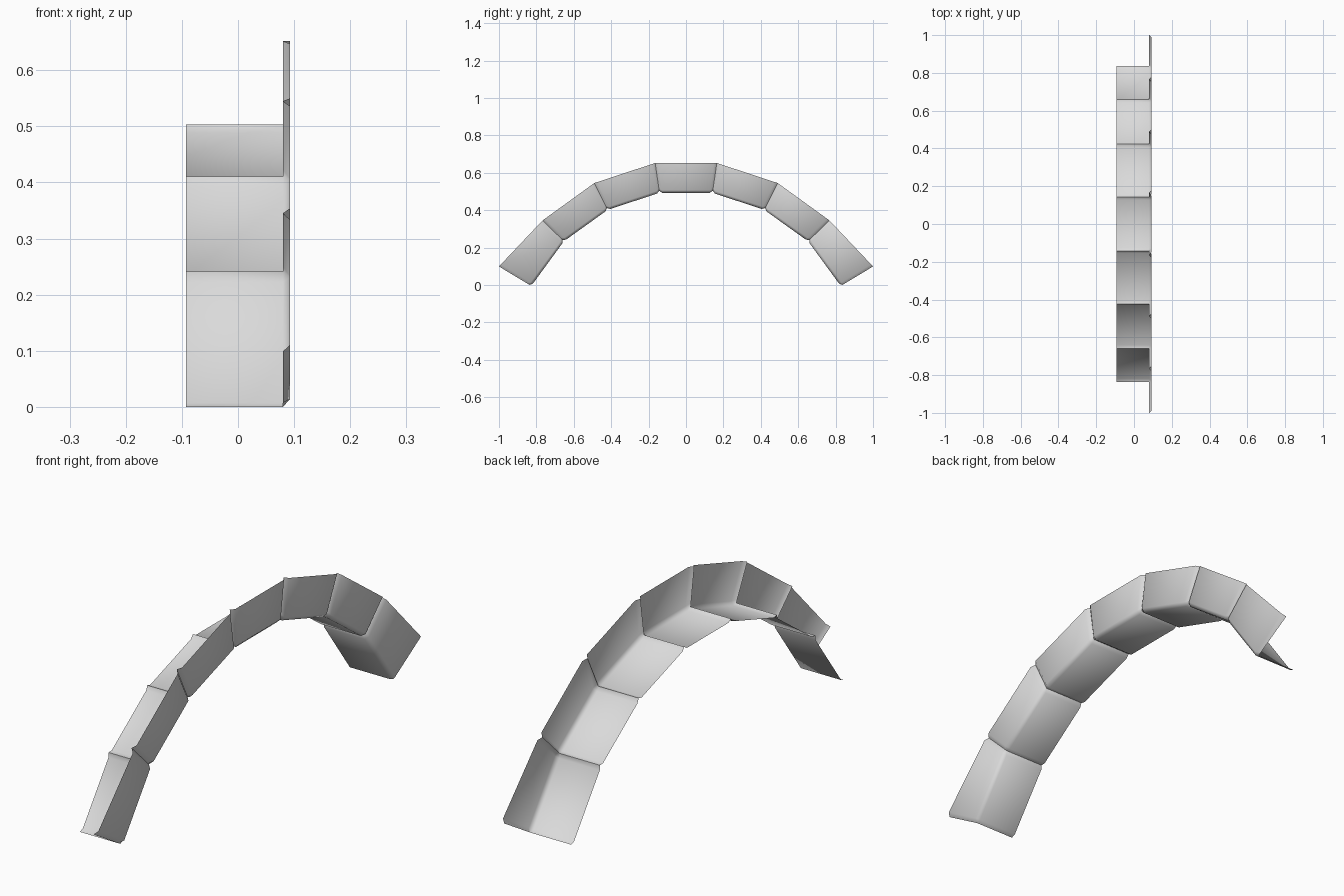
import bpy
import bmesh
from mathutils import Vector

cube = bpy.data.objects.get("Cube")
if cube:
    bpy.data.objects.remove(cube, do_unlink=True)

stone_grey = bpy.data.materials.new("stone grey")
stone_grey.use_nodes = True
stone_grey.diffuse_color = (0.7, 0.7, 0.7, 1)
stone_grey.node_tree.nodes["Principled BSDF"].inputs["Base Color"].default_value = (0.7, 0.7, 0.7, 1)

FACE_X = 0.093      # outer side face
LIP_X = 0.08        # bottom of the bevelled joints
BACK_X = -0.093     # open back edge of the underside
INSET = 0.016       # bevel width along the arch
DROP = 0.01         # how far the underside bulges past its joints

# Joints of one half of the arch: inner point, outer point as (y, z)
half = [((0.143, 0.503), (0.165, 0.652)),
        ((0.423, 0.411), (0.490, 0.545)),
        ((0.660, 0.241), (0.767, 0.345)),
        ((0.836, 0.000), (1.000, 0.099))]
joints = [(Vector(i), Vector(o)) for i, o in half]
flip = lambda p: Vector((-p.x, p.y))
joints = [(flip(i), flip(o)) for i, o in reversed(joints)] + joints


def arch_stone(name, start, end):
    """Thin L-shaped shell: side face plus underside, bevelled at the joints."""
    (in_a, out_a), (in_b, out_b) = start, end
    along_in = (in_b - in_a).normalized()
    along_out = (out_b - out_a).normalized()
    down = Vector((along_in.y, -along_in.x)) * DROP
    columns = [(in_a, out_a, LIP_X),
               (in_a + along_in * INSET + down, out_a + along_out * INSET, FACE_X),
               (in_b - along_in * INSET + down, out_b - along_out * INSET, FACE_X),
               (in_b, out_b, LIP_X)]
    bm = bmesh.new()
    grid = []
    for inner, outer, x in columns:
        shoulder = inner + (outer - inner).normalized() * 0.014
        rows = [(x, outer), (x, shoulder), (LIP_X, inner), (BACK_X, inner)]
        grid.append([bm.verts.new((px, p.x, p.y)) for px, p in rows])
    for a, b in zip(grid, grid[1:]):
        for r in range(len(a) - 1):
            bm.faces.new((a[r], a[r + 1], b[r + 1], b[r])).smooth = True
    mesh = bpy.data.meshes.new(name)
    bm.to_mesh(mesh)
    bm.free()
    mesh.materials.append(stone_grey)
    bpy.context.collection.objects.link(bpy.data.objects.new(name, mesh))


# Seven stones from front to back
for n, (start, end) in enumerate(zip(joints, joints[1:]), 1):
    arch_stone(f"arch_stone_{n}", start, end)
